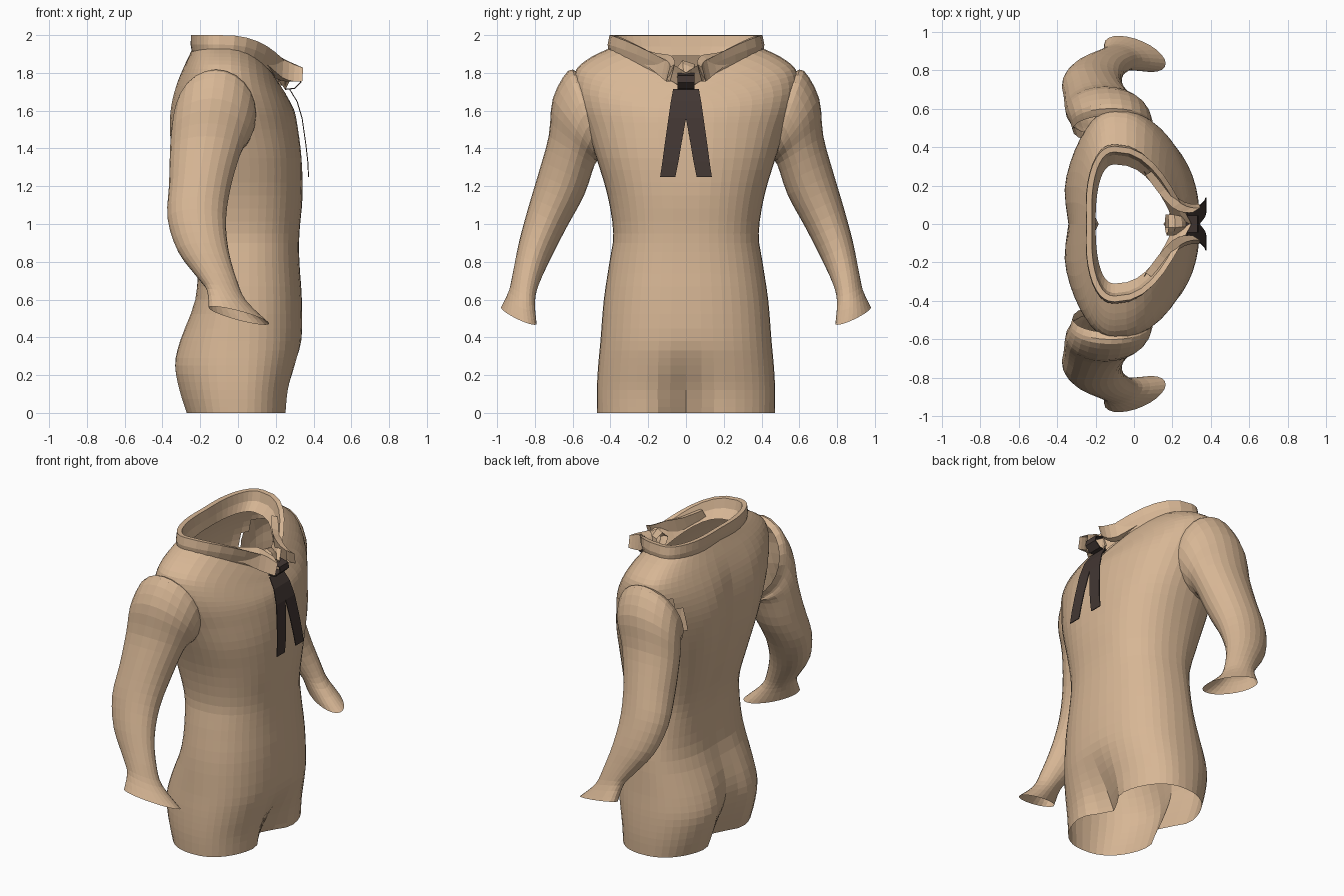
import bpy, bmesh, math
from mathutils import Vector

cube = bpy.data.objects.get("Cube")
if cube:
    bpy.data.objects.remove(cube, do_unlink=True)


def material(name, rgb):
    m = bpy.data.materials.new(name)
    m.use_nodes = True
    m.diffuse_color = (*rgb, 1)
    m.node_tree.nodes["Principled BSDF"].inputs["Base Color"].default_value = (*rgb, 1)
    return m


CLOTH = material("tan cloth", (0.68, 0.47, 0.30))
RIBBON = material("dark ribbon", (0.055, 0.038, 0.033))


def dense(rows, k):
    """Smoothly interpolate a list of parameter rows (Catmull-Rom)."""
    out = []
    for i in range(len(rows) - 1):
        a, b, c, d = (rows[max(0, min(len(rows) - 1, i + j))] for j in (-1, 0, 1, 2))
        for s in range(k):
            t = s / k
            out.append([0.5 * (2 * q + (r - p) * t + (2 * p - 5 * q + 4 * r - w) * t * t
                               + (3 * q - p - 3 * r + w) * t ** 3)
                        for p, q, r, w in zip(a, b, c, d)])
    return out + [list(rows[-1])]


def loft(name, rings, mat, closed=True, mirror=False, thickness=0, hole=None):
    """Skin a list of point rings with quads, leaving out faces inside a hole."""
    bm = bmesh.new()
    vs = [[bm.verts.new(p) for p in ring] for ring in rings]
    n = len(vs[0])
    for lo, hi in zip(vs, vs[1:]):
        for i in range(n if closed else n - 1):
            j = (i + 1) % n
            bm.faces.new((lo[i], lo[j], hi[j], hi[i]))
    bmesh.ops.recalc_face_normals(bm, faces=bm.faces)
    if hole:
        cut = [f for f in bm.faces if hole(f.calc_center_median())]
        bmesh.ops.delete(bm, geom=cut, context="FACES")
    me = bpy.data.meshes.new(name)
    bm.to_mesh(me)
    bm.free()
    me.materials.append(mat)
    ob = bpy.data.objects.new(name, me)
    bpy.context.collection.objects.link(ob)
    if thickness:
        ob.modifiers.new("thickness", "SOLIDIFY").thickness = thickness
    if mirror:
        m = ob.modifiers.new("mirror", "MIRROR")
        m.use_axis = (False, True, False)
    return ob


def spow(v, p):
    return math.copysign(abs(v) ** p, v)


def body_ring(row, n=48):
    """Body cross-section with a dipping, pinched front and a centre groove."""
    z, hw, back, front, mid, dip, pinch, gf, gb = row
    pts = []
    for i in range(n):
        t = 2 * math.pi * i / n
        c, s = spow(math.cos(t), 0.85), math.sin(t)
        y = hw * spow(s, pinch if c > 0 else 0.82)
        reach = front - mid if c > 0 else mid - back
        groove = (gf if c > 0 else gb) * math.exp(-(y / 0.12) ** 2)
        pts.append((mid + reach * c * (1 - groove), y, z - dip * max(0, c) ** 2.7))
    return pts


def in_armhole(p):
    return abs(p.y) > 0.4 and ((p.x + 0.11) / 0.18) ** 2 + ((p.z - 1.585) / 0.19) ** 2 < 1


# Torso: height, half width, back, front, middle, dip, pinch, front and back grooves
torso = [
    (0, .47, -.295, .275, 0, 0, .85, .44, .38),
    (.12, .472, -.335, .285, 0, 0, .85, .27, .30),
    (.25, .465, -.358, .315, 0, 0, .85, .10, .22),
    (.38, .453, -.325, .338, 0, 0, .85, .01, .13),
    (.60, .435, -.235, .338, 0, 0, .85, 0, .05),
    (.80, .405, -.225, .325, 0, 0, .85, 0, .06),
    (.95, .385, -.25, .325, 0, 0, .85, 0, .08),
    (1.15, .415, -.31, .342, 0, 0, .87, 0, .09),
    (1.35, .475, -.36, .343, 0, 0, .9, .02, .10),
    (1.50, .525, -.375, .325, -.03, 0, .95, .02, .10),
    (1.62, .57, -.365, .305, -.06, .03, 1.0, .01, .09),
    (1.73, .595, -.335, .28, -.09, .09, 1.1, 0, .06),
    (1.82, .58, -.295, .26, -.10, .145, 1.35, 0, .02),
    (1.885, .50, -.262, .25, -.10, .19, 1.7, 0, 0),
    (1.93, .405, -.24, .24, -.10, .225, 2.1, 0, 0),
]
loft("torso", [body_ring(r) for r in dense(torso, 3)], CLOTH, hole=in_armhole)

# Collar: outer band, rolled top edge and inner facing
collar = [
    (1.91, .41, -.25, .25, -.10, .20, 2.1, 0, .05),
    (1.95, .415, -.257, .28, -.10, .18, 2.2, 0, .05),
    (2.00, .405, -.255, .30, -.10, .20, 2.2, 0, .05),
    (1.998, .375, -.225, .27, -.10, .21, 2.2, 0, .05),
    (1.94, .36, -.215, .24, -.10, .18, 2.1, 0, .05),
    (1.89, .31, -.20, .21, -.10, .18, 1.9, 0, 0),
]
loft("collar", [body_ring(r, 40) for r in collar], CLOTH)

# Sleeves: centre, x radius, cross radius (y, z), slant of the x axis (y, z)
sleeve = [
    (-.115, .49, 1.585, .205, .075, .215, 0, 0),
    (-.12, .54, 1.575, .215, .085, .235, 0, 0),
    (-.14, .58, 1.50, .213, .125, .165, 0, 0),
    (-.17, .605, 1.39, .19, .122, .075, 0, 0),
    (-.20, .66, 1.21, .165, .122, .055, 0, 0),
    (-.218, .735, 1.03, .155, .102, .05, 0, 0),
    (-.185, .80, .86, .135, .085, .04, 0, 0),
    (-.11, .848, .71, .105, .068, .03, -.01, -.01),
    (-.06, .868, .62, .105, .066, .02, -.02, -.03),
    (.005, .885, .515, .16, .08, .025, -.05, -.042),
]


def sleeve_ring(row, n=24):
    u, v = Vector((row[3], row[6], row[7])), Vector((0, row[4], row[5]))
    c = Vector(row[:3])
    angles = [2 * math.pi * i / n for i in range(n)]
    return [c + u * math.cos(a) + v * math.sin(a) for a in angles]


loft("sleeve", [sleeve_ring(r) for r in dense(sleeve, 3)], CLOTH, mirror=True)


# Knotted scarf front: a faceted lump inside the neckline
def knot_ring(x, z, ry, rz, n=10):
    pts = []
    for i in range(n):
        a = 2 * math.pi * i / n
        r = 1.0 if i % 2 else 0.82
        pts.append((x + 0.25 * rz * math.sin(a), ry * r * math.cos(a), z + rz * r * math.sin(a)))
    return pts


knot = [(.17, 1.81, .06, .04), (.20, 1.81, .06, .06), (.235, 1.79, .05, .06),
        (.26, 1.77, .045, .04), (.265, 1.77, .015, .015)]
loft("scarf_knot", [knot_ring(*k) for k in knot], CLOTH)

# Folded scarf edges running from the collar to flared ends beside the knot
fold = [(.08, .28, 1.91, .025), (.15, .185, 1.87, .035),
        (.22, .11, 1.835, .06), (.28, .085, 1.81, .055), (.325, .085, 1.80, .045)]
loft("scarf_fold", [[(x - .02, y - .025, z + w), (x + .02, y, z + w * .6),
                     (x + .015, y + .02, z - w), (x - .03, y, z - w)]
                    for x, y, z, w in dense(fold, 2)], CLOTH, mirror=True)

# Ribbon loop across the knot and two hanging tails
loft("ribbon_loop", [[(x, -.045, z), (x, .045, z)] for x, z in
                     ((.25, 1.71), (.30, 1.715), (.335, 1.75), (.33, 1.785), (.27, 1.80))],
     RIBBON, closed=False, thickness=.006)
tail = [(.275, 1.715, 0, .068), (.315, 1.65, 0, .08), (.342, 1.56, 0, .093),
        (.362, 1.42, .025, .113), (.372, 1.33, .04, .125), (.376, 1.25, .056, .137)]
loft("ribbon_tail", [[(x, inner, z), (x, outer, z)] for x, z, inner, outer in tail],
     RIBBON, closed=False, mirror=True, thickness=.005)
